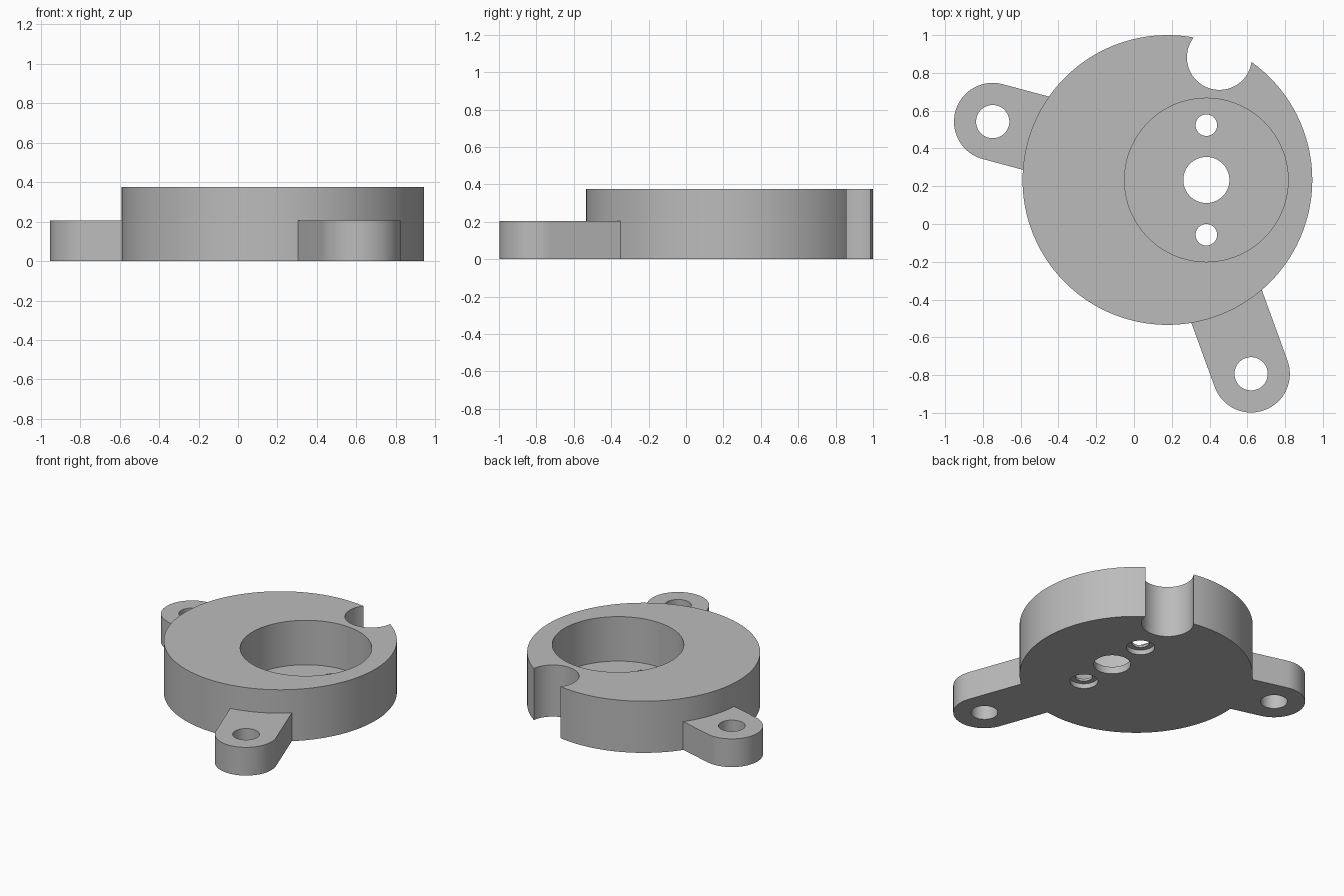
import bpy
import math
from mathutils import Vector

cube = bpy.data.objects.get("Cube")
if cube:
    bpy.data.objects.remove(cube, do_unlink=True)

# Main dimensions
DISC_C, DISC_R, DISC_H = (0.177, 0.233), 0.767, 0.375
POCKET_C, POCKET_R, FLOOR_Z = (0.383, 0.233), 0.433, 0.052
LUG_R, LUG_H, LUG_HOLE = 0.205, 0.205, 0.088
EPS = 0.05

grey = bpy.data.materials.new("plain grey")
grey.use_nodes = True
colour = (0.5, 0.5, 0.5, 1)
grey.diffuse_color = colour
grey.node_tree.nodes["Principled BSDF"].inputs["Base Color"].default_value = colour


def prism(name, outline, z0, z1):
    """Extrude a counter-clockwise outline between two heights."""
    n = len(outline)
    verts = [(x, y, z) for z in (z0, z1) for x, y in outline]
    faces = [list(range(n))[::-1], list(range(n, 2 * n))]
    faces += [(i, (i + 1) % n, n + (i + 1) % n, n + i) for i in range(n)]
    mesh = bpy.data.meshes.new(name)
    mesh.from_pydata(verts, [], faces)
    mesh.materials.append(grey)
    obj = bpy.data.objects.new(name, mesh)
    bpy.context.collection.objects.link(obj)
    return obj


def arc(centre, radius, start=0.0, sweep=math.tau, steps=96):
    count = steps if sweep >= math.tau else steps + 1
    return [(centre[0] + radius * math.cos(start + sweep * i / steps),
             centre[1] + radius * math.sin(start + sweep * i / steps))
            for i in range(count)]


def combine(target, tool, operation):
    """Apply a boolean and discard the helper."""
    mod = target.modifiers.new(operation.lower(), 'BOOLEAN')
    mod.operation = operation
    mod.solver = 'EXACT'
    mod.object = tool
    tool.hide_render = True
    bpy.context.view_layer.objects.active = target
    bpy.ops.object.modifier_apply(modifier=mod.name)
    bpy.data.objects.remove(tool, do_unlink=True)


def cut_round(target, centre, radius, z0=-EPS, z1=DISC_H + EPS, steps=64):
    cutter = prism("cutter", arc(centre, radius, steps=steps), z0, z1)
    combine(target, cutter, 'DIFFERENCE')


# Round housing
housing = prism("mount_housing", arc(DISC_C, DISC_R, steps=160), 0, DISC_H)

# Two mounting lugs: rounded outer end, straight sides running into the disc
lugs = [((-0.748, 0.542), math.radians(-15)), ((0.62, -0.793), math.radians(110))]
for centre, angle in lugs:
    outline = arc(centre, LUG_R, angle + math.pi / 2, math.pi, 48)
    inward = Vector((math.cos(angle), math.sin(angle))) * 0.5
    outline += [tuple(Vector(outline[-1]) + inward), tuple(Vector(outline[0]) + inward)]
    combine(housing, prism("lug", outline, 0, LUG_H), 'UNION')
for centre, angle in lugs:
    cut_round(housing, centre, LUG_HOLE)

# Offset pocket, rim notch and shaft hole
cut_round(housing, POCKET_C, POCKET_R, z0=FLOOR_Z, steps=128)
cut_round(housing, (0.452, 0.882), 0.172)
cut_round(housing, POCKET_C, 0.122)

# Screw holes, counterbored from below
for side in (-1, 1):
    centre = (POCKET_C[0], POCKET_C[1] + side * 0.29)
    cut_round(housing, centre, 0.057, steps=48)
    cut_round(housing, centre, 0.093, z1=0.035, steps=48)

# Smooth round walls, keep edges sharp
bpy.ops.object.select_all(action='DESELECT')
housing.select_set(True)
bpy.context.view_layer.objects.active = housing
bpy.ops.object.shade_smooth_by_angle(angle=math.radians(30))
